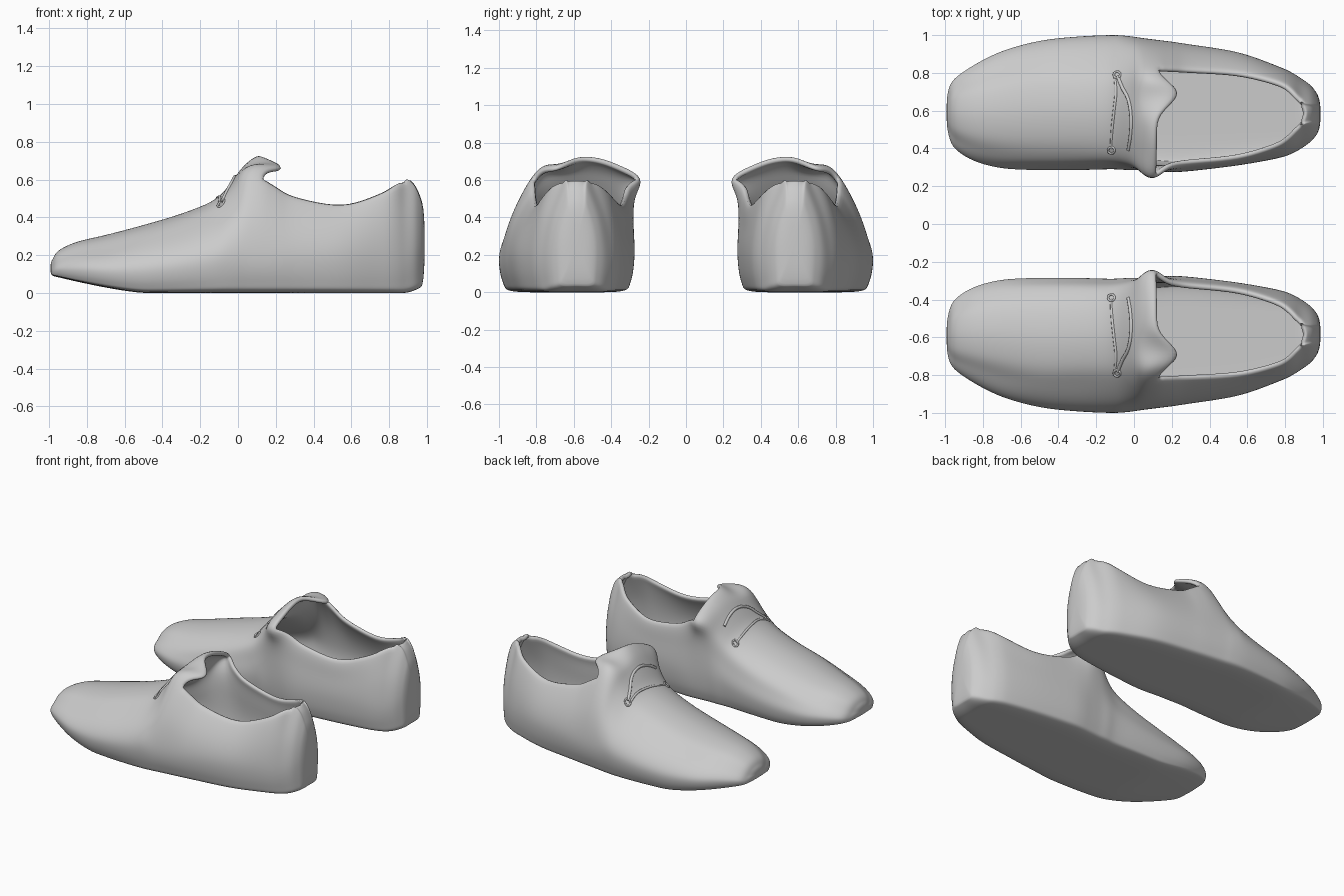
import bpy, bmesh, math
from mathutils import Vector
from mathutils.bvhtree import BVHTree

if "Cube" in bpy.data.objects:
    bpy.data.objects.remove(bpy.data.objects["Cube"])

# Stations along the shoe: x, top z, rim z, rim y (outer, inner), widest y (outer, inner)
STATIONS = [
    (-.98, .18, .145, -.68, -.50, -.72, -.465),
    (-.95, .225, .175, -.72, -.45, -.77, -.40),
    (-.85, .272, .21, -.76, -.40, -.84, -.335),
    (-.70, .307, .23, -.81, -.36, -.915, -.295),
    (-.50, .36, .275, -.85, -.345, -.97, -.285),
    (-.30, .42, .33, -.85, -.34, -.992, -.285),
    (-.12, .495, .41, -.84, -.34, -1.0, -.29),
    (-.03, .595, .50, -.83, -.325, -.995, -.285),
    (.04, .685, .59, -.83, -.295, -.985, -.285),
    (.12, .73, .61, -.825, -.285, -.975, -.28),
    (.20, .65, .57, -.82, -.305, -.965, -.275),
    (.30, .60, .515, -.815, -.32, -.95, -.28),
    (.55, .58, .47, -.80, -.345, -.91, -.31),
    (.75, .59, .53, -.755, -.405, -.84, -.345),
    (.83, .59, .572, -.715, -.455, -.805, -.37),
    (.885, .60, .59, -.66, -.51, -.77, -.40),
    (.94, .565, .545, -.645, -.525, -.73, -.44),
    (.975, .48, .45, -.635, -.53, -.68, -.485),
]
OPEN_FROM, OPEN_TO = 9, 15      # station range of the foot opening
ROWS, COLS = 3, 4               # subdivisions per station / per section point


def catmull(p0, p1, p2, p3, t):
    return [.5 * (2 * b + (c - a) * t + (2 * a - 5 * b + 4 * c - d) * t * t
                  + (3 * b - a - 3 * c + d) * t ** 3)
            for a, b, c, d in zip(p0, p1, p2, p3)]


def mix(a, b, t):
    return a + (b - a) * t


def gauss(d, w):
    return math.exp(-(d / w) ** 2)


def sole_height(x):
    toe = max(0, -.5 - x) / .5
    heel = max(0, x - .86) / .12
    return .095 * toe ** 1.3 + .04 * heel ** 2


def warp(x, y, z):
    """Folds of the lace flap and the curled tongue."""
    lift = min(1, max(0, (z - .5) / .1))
    if x < .15:
        back = min(1, max(0, (x - .02) / .1))
        curl = gauss(y + .695, .085) * back * lift
        z += .03 * gauss(x - .05, .05) * gauss(y + .75, .07) * lift
        x += .12 * curl
        z -= .035 * curl
    if x > .8:  # round the back of the opening
        x += .022 * gauss(x - .885, .03) * gauss(y + .585, .045) * lift
    y += .05 * gauss(x - .09, .07) * gauss(z - .60, .06) * gauss(y + .29, .06)
    return Vector((x, y, max(z, 0)))


def section(row):
    x, zt, zs, so, si, wo, wi = row
    zb = sole_height(x)
    yc, w = (so + si) / 2, wi - wo
    zw = zb + min(.20, .45 * (zs - zb))

    def side(s, m, sign):
        return [(mix(yc, s, .6), mix(zs, zt, .72)), (s, zs),
                (mix(s, m, .70), mix(zs, zw, .5)), (m, zw),
                (m - sign * .03 * w, mix(zb, zw, .28)), (m - sign * .11 * w, zb + .004)]
    pts = [(yc, zt)] + side(so, wo, -1) + [((wo + wi) / 2, zb)] + side(si, wi, 1)[::-1]
    k = len(pts)
    return [warp(x, *catmull(pts[i - 1], pts[i], pts[(i + 1) % k], pts[(i + 2) % k], j / COLS))
            for i in range(k) for j in range(COLS)]


# Interpolated rows of the loft
last = len(STATIONS) - 1
rows = [catmull(STATIONS[max(i - 1, 0)], STATIONS[i], STATIONS[i + 1],
                STATIONS[min(i + 2, last)], j / ROWS)
        for i in range(last) for j in range(ROWS)] + [STATIONS[last]]

# Shoe upper and sole
bm = bmesh.new()
rings = [[bm.verts.new(p) for p in section(r)] for r in rows]
n = len(rings[0])
opening = []
for r in range(len(rings) - 1):
    a, b = rings[r], rings[r + 1]
    for i in range(n):
        k = (i + 1) % n
        f = bm.faces.new((a[i], a[k], b[k], b[i]))
        if OPEN_FROM * ROWS <= r < OPEN_TO * ROWS and i // COLS in (0, 1, 12, 13):
            opening.append(f)
# Rounded toe and heel ends
for ring, tip, flip in ((rings[0], -.993, True), (rings[-1], .988, False)):
    mid = sum((v.co for v in ring), Vector()) / n
    inner = [bm.verts.new((mix(v.co.x, tip, .8), mix(mid.y, v.co.y, .65), mix(mid.z, v.co.z, .7)))
             for v in ring]
    c = bm.verts.new((tip, mid.y, mid.z))
    for i in range(n):
        k = (i + 1) % n
        for f in ((ring[i], ring[k], inner[k], inner[i]), (inner[i], inner[k], c)):
            bm.faces.new(f[::-1] if flip else f)
tree = BVHTree.FromBMesh(bm)
bmesh.ops.delete(bm, geom=opening, context='FACES')
for f in bm.faces:
    f.smooth = True
mesh = bpy.data.meshes.new("shoe_pair")
bm.to_mesh(mesh)
bm.free()
shoe = bpy.data.objects.new("shoe_pair", mesh)
bpy.context.collection.objects.link(shoe)
wall = shoe.modifiers.new("wall", 'SOLIDIFY')
wall.thickness, wall.offset = .03, -1
shoe.modifiers.new("smooth", 'SUBSURF').levels = 1
shoe.modifiers["smooth"].render_levels = 1
mirror = shoe.modifiers.new("pair", 'MIRROR')
mirror.use_axis = (False, True, False)
mirror.use_mirror_merge = False


def on_surface(x, y, lift=.004):
    return tree.ray_cast(Vector((x, y, 2)), Vector((0, 0, -1)))[0] + Vector((0, 0, lift))


def cord(name, points, radius, side, cyclic=False):
    cu = bpy.data.curves.new(name, 'CURVE')
    cu.dimensions = '3D'
    cu.bevel_depth, cu.bevel_resolution, cu.resolution_u = radius, 2, 4
    cu.use_fill_caps = True
    sp = cu.splines.new('BEZIER')
    sp.bezier_points.add(len(points) - 1)
    for bp, p in zip(sp.bezier_points, points):
        bp.co = (p.x, p.y * side, p.z)
        bp.handle_left_type = bp.handle_right_type = 'AUTO'
    sp.use_cyclic_u = cyclic
    bpy.context.collection.objects.link(bpy.data.objects.new(name, cu))


# Laces and eyelets, one set per shoe
UPPER_LACE = [(-.085, -.78), (-.06, -.72), (-.03, -.66), (-.015, -.57), (-.018, -.47), (-.03, -.39)]
LOWER_LACE = [(-.10, -.78), (-.095, -.70), (-.105, -.6), (-.115, -.5), (-.12, -.4)]
for side, label in ((1, "front"), (-1, "rear")):
    cord(label + "_upper_lace", [on_surface(*p, .0) for p in UPPER_LACE], .010, side)
    cord(label + "_lower_lace", [on_surface(*p, -.001) for p in LOWER_LACE], .008, side)
    for tag, ex, ey in (("outer", -.09, -.79), ("inner", -.12, -.39)):
        ring = [on_surface(ex + .017 * math.cos(t * math.pi / 4), ey + .017 * math.sin(t * math.pi / 4))
                for t in range(8)]
        cord(f"{label}_{tag}_eyelet", ring, .006, side, True)
